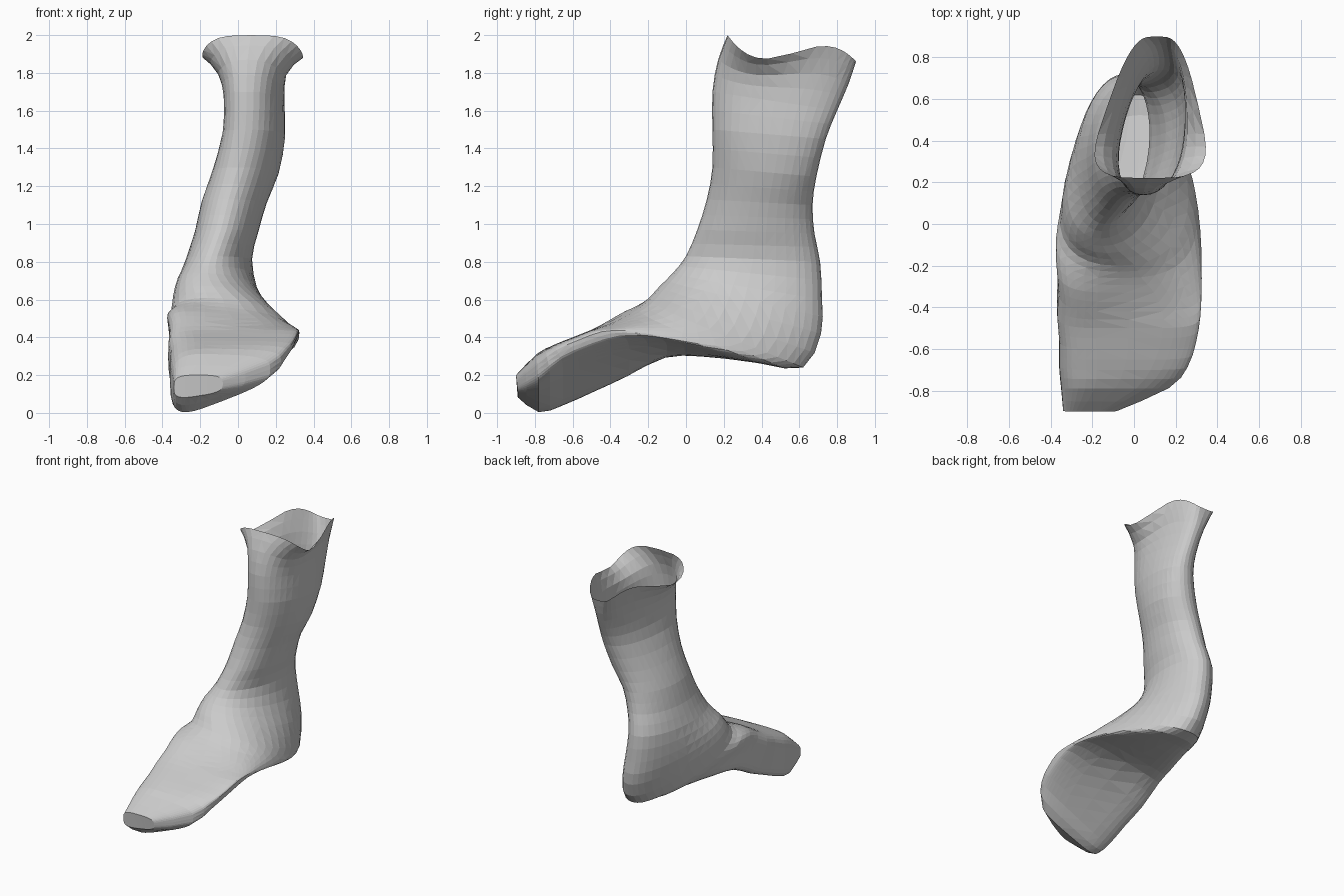
import bpy
import bmesh
import math

SIDES = 36      # points around each cross-section
STEPS = 2       # interpolated rings per section

cube = bpy.data.objects.get("Cube")
if cube:
    bpy.data.objects.remove(cube, do_unlink=True)


def make_material(name, colour):
    material = bpy.data.materials.new(name)
    material.use_nodes = True
    material.diffuse_color = colour
    material.node_tree.nodes["Principled BSDF"].inputs["Base Color"].default_value = colour
    return material


# Leg cross-sections, open rim downwards:
# front y, front z, back y, back z, centre x, half width, skew, taper, squareness
LEG = [
    (.22, 2, .9, 1.86, .09, .22, .02, .45, .55),
    (.17, 1.87, .86, 1.74, .09, .165, .04, .3, .8),
    (.14, 1.7, .8, 1.6, .095, .148, .05, .2, .9),
    (.14, 1.5, .74, 1.45, .09, .155, .05, .1, .9),
    (.14, 1.3, .69, 1.25, .04, .17, .04, 0, .95),
    (.11, 1.13, .67, 1.1, -.02, .17, .03, 0, 1),
    (.06, .97, .68, .95, -.06, .165, .03, 0, 1),
    (0, .83, .71, .8, -.1, .17, .04, 0, 1),
]

# Foot cross-sections, fanning round the heel and on to the toe:
# front y, front z, back y, back z, centre x, half width, skew, taper,
# sole roll, top roll, squareness
FOOT = [
    (-.07, .74, .72, .6, -.1, .2, .06, .15, 0, -.01, .95),
    (-.14, .67, .715, .42, -.07, .24, .06, .3, 0, -.02, .95),
    (-.2, .605, .62, .24, -.03, .285, .05, .35, 0, -.03, .9),
    (-.26, .56, .4, .26, -.02, .32, .05, .2, 0, -.04, .75),
    (-.33, .52, .1, .31, -.02, .34, .02, .05, .03, -.04, .55),
    (-.42, .475, -.1, .33, -.02, .345, 0, 0, .06, -.02, .45),
    (-.5, .44, -.3, .28, -.025, .345, 0, 0, .12, 0, .42),
    (-.6, .4, -.48, .21, -.03, .33, 0, 0, .14, 0, .45),
    (-.7, .36, -.65, .13, -.05, .31, 0, 0, .14, 0, .5),
    (-.79, .31, -.78, .06, -.09, .26, 0, 0, .1, -.01, .55),
    (-.9, .2, -.89, .09, -.21, .13, 0, 0, .02, 0, .6),
]


def smooth_between(a, b, c, d, t):
    """Catmull-Rom blend of four section rows."""
    return [q + t * (r - p + t * (2 * p - 5 * q + 4 * r - s + t * (3 * (q - r) + s - p))) / 2
            for p, q, r, s in zip(a, b, c, d)]


def refine(rows):
    padded = [rows[0]] + rows + [rows[-1]]
    result = []
    for i in range(len(rows) - 1):
        for step in range(STEPS):
            result.append(smooth_between(*padded[i:i + 4], step / STEPS))
    return result + [rows[-1]]


def signed_power(value, power):
    return math.copysign(abs(value) ** power, value)


def section_points(row, rim_wave):
    """Rounded cross-section, skewed and tapered front to back, rolled sideways."""
    fy, fz, by, bz, centre, width, skew, taper, sole_roll, top_roll, square = row
    for i in range(SIDES):
        angle = math.tau * i / SIDES
        u = signed_power(math.cos(angle), square)
        v = signed_power(math.sin(angle), square)
        blend = (1 + v) / 2
        x = centre - skew * v + width * u * (1 + taper * v)
        y = by + (fy - by) * blend
        z = bz + (fz - bz) * blend + u * (sole_roll + (top_roll - sole_roll) * blend)
        yield x, y, z - rim_wave * (v + .15) * (1 - v * v)


def loft(name, rows, material):
    bm = bmesh.new()
    rings = []
    for index, row in enumerate(rows):
        # the wavy rim fades out just below the opening
        wave = .18 * max(0, 1 - index / (2 * STEPS))
        rings.append([bm.verts.new(p) for p in section_points(row, wave)])
    for upper, lower in zip(rings, rings[1:]):
        for i in range(SIDES):
            j = (i + 1) % SIDES
            bm.faces.new((upper[i], upper[j], lower[j], lower[i]))
    # close the toe, leave the top of the leg open
    bm.faces.new(rings[-1])
    bmesh.ops.recalc_face_normals(bm, faces=bm.faces)
    bmesh.ops.triangulate(bm, faces=bm.faces, quad_method='SHORT_EDGE')
    mesh = bpy.data.meshes.new(name)
    bm.to_mesh(mesh)
    bm.free()
    mesh.materials.append(material)
    obj = bpy.data.objects.new(name, mesh)
    bpy.context.collection.objects.link(obj)
    return obj


# One continuous hollow shell from the flared rim to the toe; the leg has no roll
leg_rows = [row[:8] + (0, 0) + row[8:] for row in LEG]
grey = make_material("plain grey", (.6, .6, .6, 1))
loft("foot_and_leg", refine(leg_rows + FOOT), grey)
